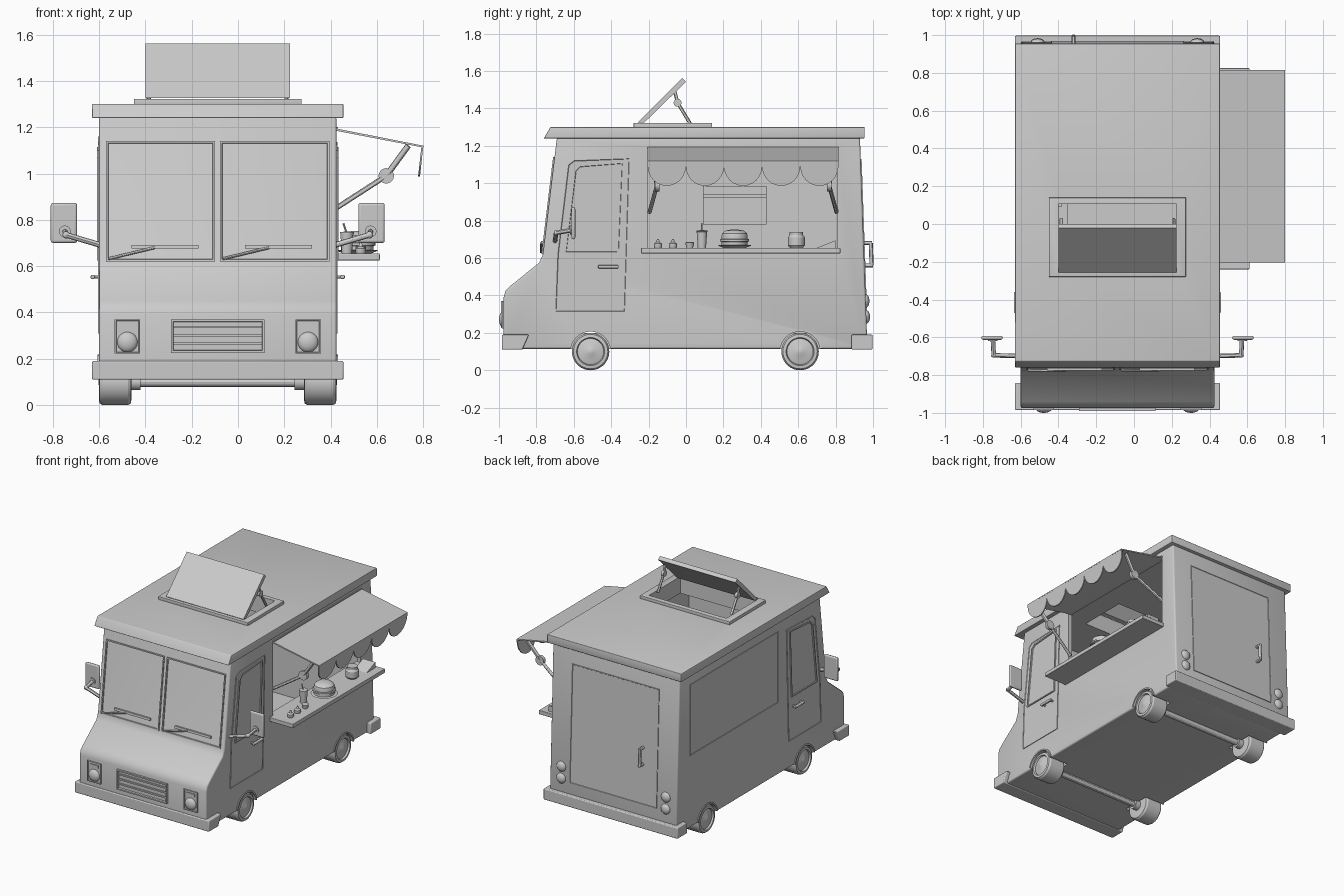
import bpy, bmesh
from math import sin, cos, pi, radians
from mathutils import Vector, Matrix

if "Cube" in bpy.data.objects:
    bpy.data.objects.remove(bpy.data.objects["Cube"])

CX, W = -0.0875, 0.5125          # body centre line and half width


def finish(name, bm, bevel=0):
    bmesh.ops.recalc_face_normals(bm, faces=bm.faces)
    me = bpy.data.meshes.new(name)
    bm.to_mesh(me)
    bm.free()
    ob = bpy.data.objects.new(name, me)
    bpy.context.collection.objects.link(ob)
    if bevel:
        m = ob.modifiers.new("bevel", 'BEVEL')
        m.width, m.segments, m.limit_method = bevel, 3, 'ANGLE'
    return ob


def loft(name, loops, bevel=0):
    """Closed solid through equal-length loops of 3D points."""
    bm = bmesh.new()
    vs = [[bm.verts.new(p) for p in l] for l in loops]
    n = len(vs[0])
    for a, b in zip(vs, vs[1:]):
        for i in range(n):
            bm.faces.new((a[i], a[(i + 1) % n], b[(i + 1) % n], b[i]))
    bm.faces.new(vs[0])
    bm.faces.new(vs[-1])
    return finish(name, bm, bevel)


def prism(name, yz, x0, x1, bevel=0):
    return loft(name, [[(x, y, z) for y, z in yz] for x in (x0, x1)], bevel)


def box(name, x0, x1, y0, y1, z0, z1, bevel=0):
    return prism(name, [(y0, z0), (y1, z0), (y1, z1), (y0, z1)], x0, x1, bevel)


def lathe(name, prof, loc, axis=(0, 0, 1), n=28):
    q = Vector((0, 0, 1)).rotation_difference(Vector(axis))
    return loft(name, [[Vector(loc) + q @ Vector((r * cos(2 * pi * i / n), r * sin(2 * pi * i / n), z))
                        for i in range(n)] for r, z in prof])


def rod(name, p, q, r):
    d = Vector(q) - Vector(p)
    return lathe(name, [(r, 0), (r, d.length)], p, d.normalized(), 12)


def dome(name, loc, axis, r, h):
    return lathe(name, [(r * cos(a), h * sin(a)) for a in (0, .3, .6, .9, 1.2, 1.5)], loc, axis)


def panel(name, pts, normal, thick, rim=0, depth=0):
    """Raised plate; with rim it gets a sunk centre."""
    bm = bmesh.new()
    nrm = Vector(normal).normalized()
    base = bm.faces.new([bm.verts.new(Vector(p) - nrm * 0.005) for p in pts])
    ext = bmesh.ops.extrude_face_region(bm, geom=[base])["geom"]
    bmesh.ops.translate(bm, vec=nrm * (thick + 0.005), verts=[v for v in ext if isinstance(v, bmesh.types.BMVert)])
    bmesh.ops.recalc_face_normals(bm, faces=bm.faces)
    if rim:
        top = [f for f in ext if isinstance(f, bmesh.types.BMFace)]
        bmesh.ops.inset_individual(bm, faces=top, thickness=rim)
        bmesh.ops.inset_individual(bm, faces=top, thickness=0.003, depth=-depth)
    return finish(name, bm)


def cut(ob, cutter):
    m = ob.modifiers.new("cut", 'BOOLEAN')
    m.operation, m.solver, m.object = 'DIFFERENCE', 'EXACT', cutter


# body shell, roof and hatch frame
body = prism("body", [(-.96, .115), (.97, .115), (.93, 1.245), (-.69, 1.245), (-.765, .62), (-.785, .575),
                      (-.94, .45), (-.965, .425), (-.975, .39), (-.975, .13)], CX - W, CX + W, .018)
roof = prism("roof", [(-.76, 1.24), (.955, 1.24), (.955, 1.30), (-.725, 1.30)], -.63, .455, .004)
hatch_frame = box("hatch_frame", -.45, .275, -.28, .14, 1.295, 1.322, .003)
cutters = [box("cut_inside", -.565, .395, -.60, .90, .20, 1.20),
           box("cut_serving", .35, .5, -.205, .81, .645, 1.19)]
hatch_cut = box("cut_hatch", -.40, .225, -.255, .105, 1.15, 1.4)
for y in (-.51, .61):
    for s in (-1, 1):
        cutters.append(lathe("cut_arch", [(.11, -.08), (.11, .08)], (CX + s * (W - .075), y, .1), (1, 0, 0)))
for c in cutters + [hatch_cut]:
    cut(body, c)
cut(roof, hatch_cut)
cut(hatch_frame, hatch_cut)
bpy.context.view_layer.update()
for ob in (body, roof, hatch_frame):
    bpy.context.view_layer.objects.active = ob
    for m in list(ob.modifiers):
        bpy.ops.object.modifier_apply(modifier=m.name)
for c in cutters + [hatch_cut]:
    bpy.data.objects.remove(c)

# open roof lid with folding struts
prism("hatch_lid", [(-.258, 1.325), (-.02, 1.562), (0, 1.542), (-.222, 1.325)], -.40, .225)
for x in (-.385, .21):
    rod("hatch_strut_upper", (x, -.06, 1.49), (x, -.045, 1.43), .009)
    rod("hatch_strut_lower", (x, -.045, 1.43), (x, .025, 1.315), .009)
    lathe("hatch_joint", [(.021, -.01), (.021, .01)], (x, -.045, 1.43), (1, 0, 0))

# bumpers
prism("front_bumper", [(-.985, .11), (-.875, .11), (-.84, .19), (-.985, .19)], -.63, .455, .006)
box("rear_bumper", -.63, .455, .885, .997, .11, .19, .006)

# wheels, arches, axles
for y in (-.51, .61):
    rod("axle", (-.5, y, .1), (.33, y, .1), .022)
    for s in (-1, 1):
        o = CX + s * W
        lathe("wheel", [(.07, -.14), (.092, -.138), (.1, -.125), (.1, -.015), (.092, -.002), (.075, 0),
                        (.07, -.012), (.05, -.006), (.02, -.002), (.012, .002)],
              (o, y, .1), (s, 0, 0), 36)
        lathe("axle_collar", [(.035, -.18), (.035, -.13)], (o, y, .1), (s, 0, 0))
        arc = [radians(a) for a in range(8, 173, 10)]
        prism("arch_lip", [(y + .118 * cos(a), .1 + .118 * sin(a)) for a in arc] +
              [(y + .107 * cos(a), .1 + .107 * sin(a)) for a in reversed(arc)], o - s * .02, o + s * .006)


# windscreens and wipers on the sloping front
def front(x, z, off=0):
    return (x, -.765 + .12 * (z - .62) - off, z)


for x0, x1, ax, bx in ((-.57, -.10, -.56, -.46), (-.078, .395, -.065, .03)):
    panel("windscreen", [front(x0, .62), front(x1, .62), front(x1, 1.14), front(x0, 1.14)], (0, -1, .12), .008, .012, .01)
    rod("wiper_arm", front(ax, .632, .012), front(ax + .2, .68, .016), .006)
    loft("wiper_blade", [[front(x, .676, .006), front(x, .676, .018), front(x, .692, .018), front(x, .692, .006)]
                         for x in (bx, bx + .29)])

# grille and headlights
panel("grille", [(-.29, -.975, .225), (.115, -.975, .225), (.115, -.975, .37), (-.29, -.975, .37)],
      (0, -1, 0), .014, .014, .012)
for i in range(3):
    box("grille_slat", -.28, .105, -.985, -.972, .262 + i * .035, .272 + i * .035)
for s in (-1, 1):
    x = CX + s * .39
    panel("headlight_housing", [(x - .055, -.975, .222), (x + .055, -.975, .222), (x + .055, -.975, .37),
                                (x - .055, -.975, .37)], (0, -1, 0), .009, .008, .007)
    dome("headlight", (x, -.976, .272), (0, -1, 0), .044, .024)
    box("indicator", x - .035, x + .035, -.983, -.973, .335, .352)

# cab doors, handles and mirrors
for s in (-1, 1):
    o = CX + s * W
    panel("cab_door", [(o, y, z) for y, z in ((-.70, .31), (-.325, .31), (-.30, 1.135), (-.60, 1.125), (-.632, 1.10),
                                              (-.69, .62))], (s, 0, 0), .005, .005, .003)
    panel("door_window", [(o, y, z) for y, z in ((-.65, .625), (-.352, .625), (-.332, 1.115), (-.57, 1.10),
                                                 (-.60, 1.07))], (s, 0, 0), .009, .012, .009)
    box("door_handle", o + s * .018, o + s * .036, -.47, -.36, .545, .562, .005)
    for y in (-.455, -.375):
        rod("handle_post", (o, y, .553), (o + s * .025, y, .553), .007)
    a, b, c = (o - s * .01, -.70, .69), (CX + s * .655, -.695, .735), (CX + s * .66, -.605, .75)
    rod("mirror_arm", a, b, .012)
    rod("mirror_arm_end", b, c, .012)
    dome("mirror_elbow", b, (0, -1, 0), .015, .012)
    lathe("mirror_pivot", [(.025, -.015), (.025, .01)], c, (0, 1, 0))
    mx = CX + s * .664
    box("mirror", mx - .057, mx + .057, -.613, -.592, .70, .873, .012)

# closed shutter on the left side
panel("left_shutter", [(-.60, y, z) for y, z in ((-.205, .64), (.81, .64), (.81, 1.16), (-.205, 1.16))],
      (-1, 0, 0), .004, .006, .003)


# rear door, handle and tail lights
def rear(x, z, off=0):
    return (x, .97 - .0354 * (z - .115) + off, z)


panel("rear_door", [rear(-.44, .27), rear(.265, .27), rear(.265, 1.13), rear(-.44, 1.13)], (0, 1, .035), .005, .006, .003)
rod("rear_handle", rear(-.32, .56, .038), rear(-.32, .68, .038), .011)
for z in (.56, .68):
    rod("rear_handle_post", rear(-.32, z), rear(-.32, z, .045), .011)
for x in (-.51, .335):
    for z in (.285, .37):
        dome("tail_light", rear(x, z, -.002), (0, 1, 0), .037, .022)

# awning with scalloped valance and folding arms
loft("awning", [[(.42, y, 1.185), (.80, y, 1.112), (.80, y, 1.12), (.42, y, 1.195)] for y in (-.205, .815)])
edge = [(-.205, 1.118)]
for i in range(5):
    edge += [(-.103 + .204 * i - .102 * cos(pi * k / 12), 1.09 - .104 * sin(pi * k / 12)) for k in range(0, 13)][i > 0:]
edge.append((.815, 1.118))
loft("valance", [[(.80 - d - (1.118 - z) * .11, y, z) for y, z in edge] for d in (0, .008)])
for y0, y1 in ((-.195, -.155), (.805, .765)):
    p, j, q = (.415, y0, .845), (.64, y1, .99), (.735, y1 - (y1 - y0) * .5, 1.12)
    rod("awning_arm_lower", p, j, .011)
    rod("awning_arm_upper", j, q, .013)
    lathe("awning_joint", [(.033, -.012), (.033, .012)], j, (0, 1, 0))

# serving counter and window trim
box("counter", .385, .612, -.24, .825, .625, .655, .004)
box("window_top_trim", .40, .432, -.21, .815, 1.183, 1.20)

# food and condiments on the counter
lathe("plate", [(.06, 0), (.09, .012), (.085, .014)], (.515, .26, .655))
lathe("burger", [(.06, 0), (.07, .005), (.07, .025), (.078, .027), (.078, .038), (.07, .04), (.07, .055), (.066, .07),
                 (.05, .084), (.02, .09)], (.515, .26, .662))
lathe("cup", [(.022, 0), (.028, .085), (.03, .086), (.03, .092), (.01, .094)], (.47, .085, .655))
rod("straw", (.47, .085, .74), (.455, .085, .785), .004)
lathe("jar", [(.035, 0), (.045, .012), (.045, .055), (.036, .068), (.036, .085)], (.51, .59, .655))
for x, y in ((.53, -.15), (.53, -.07)):
    lathe("sauce_bottle", [(.02, 0), (.022, .005), (.022, .022), (.01, .03), (.004, .048)], (x, y, .655))
lathe("sauce_pot", [(.018, 0), (.024, .028), (.018, .03)], (.53, .02, .655))
prism("napkin_wedge", [(.70, .655), (.80, .655), (.80, .695), (.75, .675)], .45, .55)

# kitchen inside: back worktop and cooker hood
box("back_worktop", -.566, -.35, -.2, .88, .20, .60)
box("cooker_hood", -.566, -.40, .09, .43, .78, .985)
box("hood_band", -.566, -.385, .09, .43, .92, .94)

bpy.ops.object.select_all(action='SELECT')
bpy.context.view_layer.objects.active = body
bpy.ops.object.shade_smooth_by_angle(angle=radians(30))
